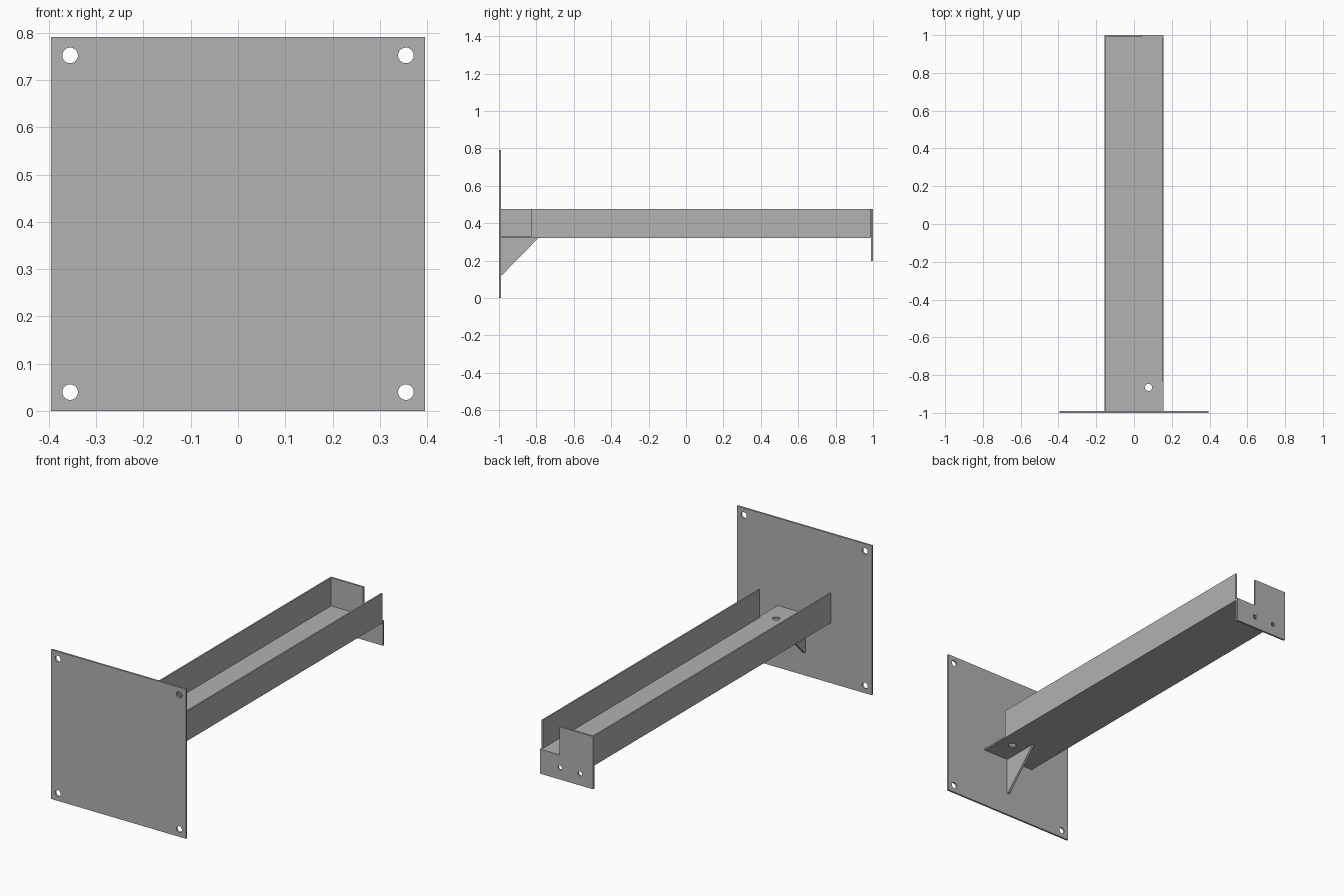
import bpy
import bmesh
from math import cos, sin, tau
from mathutils import Vector

if "Cube" in bpy.data.objects:
    bpy.data.objects.remove(bpy.data.objects["Cube"], do_unlink=True)

steel = bpy.data.materials.new("plain_grey_steel")
steel.use_nodes = True
GREY = (0.445, 0.445, 0.445, 1)
steel.diffuse_color = GREY
steel.node_tree.nodes["Principled BSDF"].inputs["Base Color"].default_value = GREY


def rect(a0, a1, b0, b1):
    return [(a0, b0), (a1, b0), (a1, b1), (a0, b1)]


def sheet(name, axes, outline, start, end, holes=()):
    """Flat sheet: outline in the first two axes, thickness along the third, round holes (a, b, radius)."""
    def place(a, b, t):
        p = Vector()
        for axis, value in zip(axes, (a, b, t)):
            p["xyz".index(axis)] = value
        return p

    bm = bmesh.new()
    loops = [outline]
    for a, b, r in holes:
        loops.append([(a + r * cos(tau * i / 32), b + r * sin(tau * i / 32)) for i in range(32)])
    for loop in loops:
        verts = [bm.verts.new(place(a, b, start)) for a, b in loop]
        for i, v in enumerate(verts):
            bm.edges.new((verts[i - 1], v))
    bmesh.ops.triangle_fill(bm, use_beauty=True, edges=bm.edges[:], normal=place(0, 0, 1))
    result = bmesh.ops.extrude_face_region(bm, geom=bm.faces[:], use_keep_orig=True)
    moved = [g for g in result["geom"] if isinstance(g, bmesh.types.BMVert)]
    bmesh.ops.translate(bm, verts=moved, vec=place(0, 0, end - start))
    bmesh.ops.recalc_face_normals(bm, faces=bm.faces[:])
    mesh = bpy.data.meshes.new(name)
    bm.to_mesh(mesh)
    bm.free()
    mesh.materials.append(steel)
    obj = bpy.data.objects.new(name, mesh)
    bpy.context.collection.objects.link(obj)
    return obj


HALF = 0.156               # half width of the channel
T = 0.008                  # channel sheet thickness
LOW, HIGH = 0.32, 0.477    # channel bottom and top
BACK = -0.99               # inner face of the mounting plate

# Square mounting plate with a bolt hole in each corner
bolts = [(x, z, 0.0165) for x in (-0.355, 0.355) for z in (0.04, 0.752)]
sheet("mounting_plate", "xzy", rect(-0.395, 0.395, 0, 0.791), -1, BACK, bolts)

# Channel: drilled floor, full right wall, left wall cut back near the plate
sheet("channel_floor", "xyz", rect(-HALF, HALF, BACK, 0.99), LOW, LOW + T, [(0.077, -0.865, 0.019)])
sheet("right_wall", "yzx", rect(BACK, 0.99, LOW + T, HIGH), -HALF, T - HALF)
sheet("left_wall", "yzx", rect(-0.83, 0.986, LOW + T, HIGH), HALF - T, HALF)

# End plate: a drilled lower flange with a taller tab on the right
end_outline = [(-HALF, 0.198), (HALF, 0.198), (HALF, LOW + T),
               (0.04, LOW + T), (0.04, HIGH), (-HALF, HIGH)]
sheet("end_plate", "xzy", end_outline, 0.99, 1, [(x, 0.26, 0.012) for x in (-0.079, 0.039)])

# Triangular gusset under the channel
sheet("gusset", "yzx", [(BACK, LOW), (BACK, 0.123), (-0.983, 0.123), (-0.79, LOW)], -0.006, 0.006)
